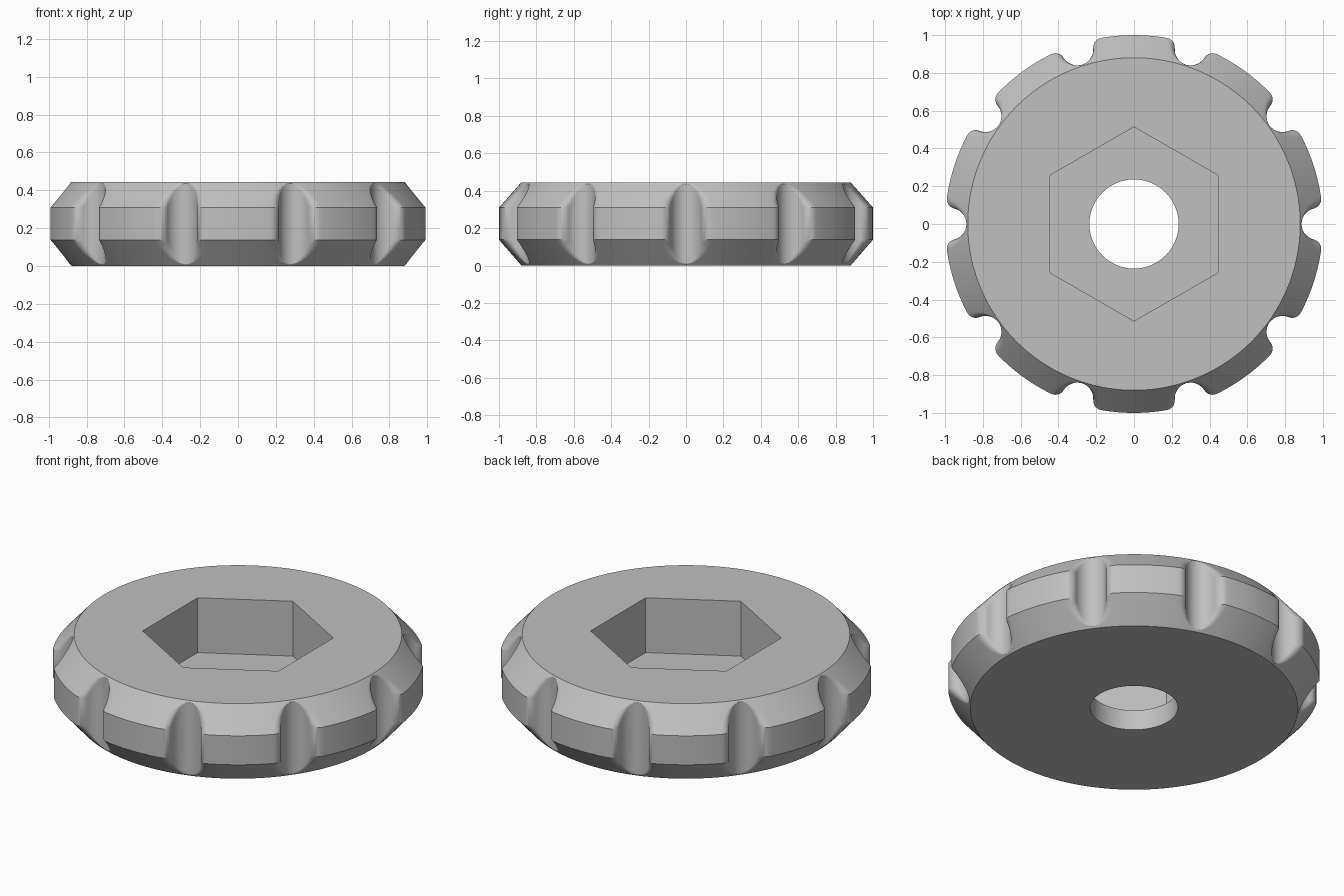
import bpy, bmesh
from math import sin, cos, acos, atan2, pi, radians

cube = bpy.data.objects.get("Cube")
if cube:
    bpy.data.objects.remove(cube, do_unlink=True)

HEIGHT, RIM, OUTER = 0.445, 0.88, 1.0
BAND_LOW, BAND_HIGH = 0.138, 0.31
GRIPS = 10
NOTCH_C, NOTCH_R, FILLET = 0.972, 0.085, 0.05
HEX_R, HEX_FLOOR, BORE_R = 0.514, 0.12, 0.236
STEPS = 10


def half_tooth(radius):
    """Points from a notch centre to the middle of the next tooth."""
    half = pi / GRIPS
    if radius <= NOTCH_C - NOTCH_R:      # below the notch: plain circle
        phi, pts = 0, [(radius, 0)] * (2 * STEPS)
    else:
        # fillet circle touches the rim circle and the notch circle
        d, reach = radius - FILLET, NOTCH_R + FILLET
        phi = acos(min(1, (d * d + NOTCH_C ** 2 - reach ** 2) / (2 * d * NOTCH_C)))
        fx, fy = d * cos(phi), d * sin(phi)
        touch = atan2(fy, fx - NOTCH_C)
        pts = []
        for i in range(STEPS):           # notch floor and wall
            a = pi + (touch - pi) * i / STEPS
            pts.append((NOTCH_C + NOTCH_R * cos(a), NOTCH_R * sin(a)))
        start = touch - pi
        for i in range(STEPS):           # rounded lip
            a = start + (phi - start) * i / STEPS
            pts.append((fx + FILLET * cos(a), fy + FILLET * sin(a)))
    for i in range(STEPS + 1):           # outer arc
        a = phi + (half - phi) * i / STEPS
        pts.append((radius * cos(a), radius * sin(a)))
    return pts


def grip_ring(radius):
    right = half_tooth(radius)
    sector = [(x, -y) for x, y in right[:0:-1]] + right[:-1]
    ring = []
    for k in range(GRIPS):
        c, s = cos(2 * pi * k / GRIPS), sin(2 * pi * k / GRIPS)
        ring += [(x * c - y * s, x * s + y * c) for x, y in sector]
    return ring


def polygon(radius, sides):
    return [(radius * cos(pi / 2 + 2 * pi * i / sides),
             radius * sin(pi / 2 + 2 * pi * i / sides)) for i in range(sides)]


bm = bmesh.new()


def add_loop(points, z):
    return [bm.verts.new((x, y, z)) for x, y in points]


def wall(lower, upper):
    n = len(lower)
    for i in range(n):
        j = (i + 1) % n
        bm.faces.new((lower[i], lower[j], upper[j], upper[i]))


def annulus(outer, inner):
    edges = []
    for loop in (outer, inner):
        for a, b in zip(loop, loop[1:] + loop[:1]):
            if a.is_valid and b.is_valid:
                edges.append(bm.edges.get((a, b)) or bm.edges.new((a, b)))
    bmesh.ops.triangle_fill(bm, edges=edges, use_beauty=True)


# Scalloped, double-chamfered side
levels = []
for i in range(13):
    t = (i / 12) ** 1.5
    levels.append((t * BAND_LOW, RIM + t * (OUTER - RIM)))
for i in range(12, -1, -1):
    t = (i / 12) ** 1.5
    levels.append((HEIGHT - t * (HEIGHT - BAND_HIGH), RIM + t * (OUTER - RIM)))
rings = [add_loop(grip_ring(r), z) for z, r in levels]
for low, high in zip(rings, rings[1:]):
    wall(low, high)
bmesh.ops.remove_doubles(bm, verts=bm.verts[:], dist=1e-5)
bottom_rim = [v for v in rings[0] if v.is_valid]
top_rim = [v for v in rings[-1] if v.is_valid]

# Hexagonal socket and round bore
hex_top, hex_low = (add_loop(polygon(HEX_R, 6), z) for z in (HEIGHT, HEX_FLOOR))
bore_top, bore_low = (add_loop(polygon(BORE_R, 96), z) for z in (HEX_FLOOR, 0))
wall(hex_low, hex_top)
wall(bore_low, bore_top)

# Top face, socket floor and bottom face
annulus(top_rim, hex_top)
annulus(hex_low, bore_top)
annulus(bottom_rim, bore_low)

# Smooth shading with sharp creases
bmesh.ops.recalc_face_normals(bm, faces=bm.faces[:])
for f in bm.faces:
    f.smooth = True
for e in bm.edges:
    e.smooth = e.calc_face_angle(0) < radians(30)

mesh = bpy.data.meshes.new("hand_nut")
bm.to_mesh(mesh)
bm.free()
nut = bpy.data.objects.new("hand_nut", mesh)
bpy.context.collection.objects.link(nut)

grey = bpy.data.materials.new("light_grey")
grey.use_nodes = True
colour = (0.53, 0.53, 0.53, 1)
grey.diffuse_color = colour
grey.node_tree.nodes["Principled BSDF"].inputs["Base Color"].default_value = colour
mesh.materials.append(grey)
